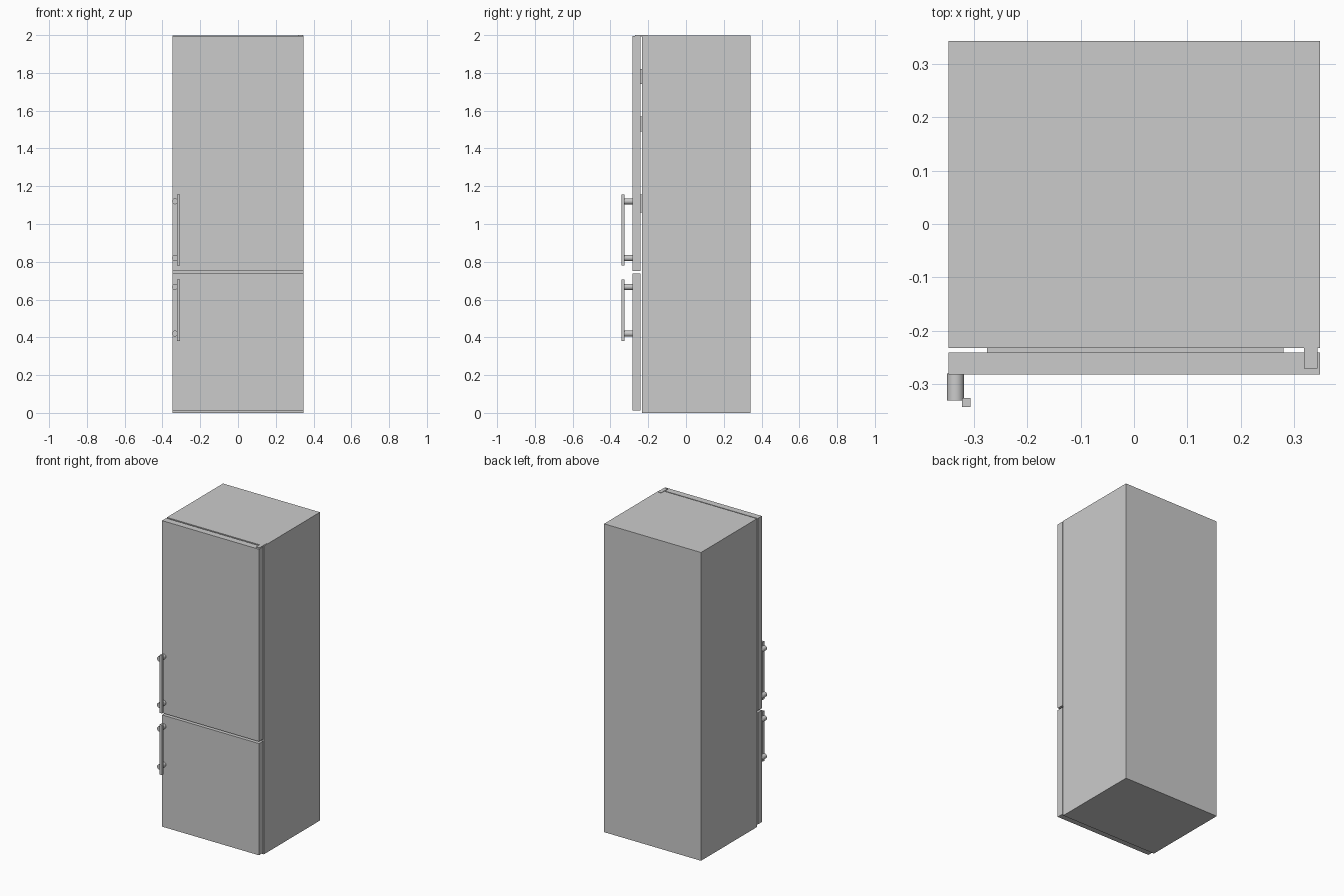
import bpy, bmesh, math
from mathutils import Matrix

if "Cube" in bpy.data.objects:
    bpy.data.objects.remove(bpy.data.objects["Cube"])


def finish(name, bm):
    mesh = bpy.data.meshes.new(name)
    bm.to_mesh(mesh)
    bm.free()
    obj = bpy.data.objects.new(name, mesh)
    bpy.context.collection.objects.link(obj)
    return obj


def box(name, x, y, z):
    """Box from (min, max) ranges on each axis."""
    bm = bmesh.new()
    size = [r[1] - r[0] for r in (x, y, z)]
    mid = [(r[0] + r[1]) / 2 for r in (x, y, z)]
    bmesh.ops.create_cube(bm, size=1, matrix=Matrix.Translation(mid) @ Matrix.Diagonal((*size, 1)))
    return finish(name, bm)


def rod_y(name, x, z, y0, y1, radius, sides=16):
    """Smooth-sided cylinder running along y."""
    bm = bmesh.new()
    m = Matrix.Translation((x, (y0 + y1) / 2, z)) @ Matrix.Rotation(math.pi / 2, 4, 'X')
    bmesh.ops.create_cone(bm, cap_ends=True, segments=sides, radius1=radius,
                          radius2=radius, depth=y1 - y0, matrix=m)
    for f in bm.faces:
        f.smooth = len(f.verts) == 4
    for e in bm.edges:
        e.smooth = not any(len(f.verts) > 4 for f in e.link_faces)
    return finish(name, bm)


WIDTH = (-0.347, 0.348)
DOOR_Y = (-0.282, -0.24)

# Cabinet and the two doors
box("cabinet", WIDTH, (-0.232, 0.342), (0, 1.998))
box("fridge_door", WIDTH, DOOR_Y, (0.75, 1.996))
box("freezer_door", WIDTH, DOOR_Y, (0.013, 0.737))

# Top hinge plate bridging cabinet and door
box("top_hinge", (0.318, 0.343), (-0.27, -0.20), (1.992, 2.0))

# Door bins, seen only as strips across the door gap
for i, z in enumerate([(1.06, 1.155), (1.49, 1.57), (1.74, 1.82)]):
    box(f"door_bin_{i + 1}", (-0.275, 0.28), (-0.242, -0.228), z)

# Handles: upright bar on two round posts
for name, bar, posts in [("fridge_handle", (0.78, 1.155), (0.82, 1.12)),
                         ("freezer_handle", (0.38, 0.705), (0.42, 0.667))]:
    box(name + "_bar", (-0.322, -0.306), (-0.342, -0.326), bar)
    for i, z in enumerate(posts):
        rod_y(f"{name}_post_{i + 1}", -0.334, z, -0.33, -0.28, 0.016)
